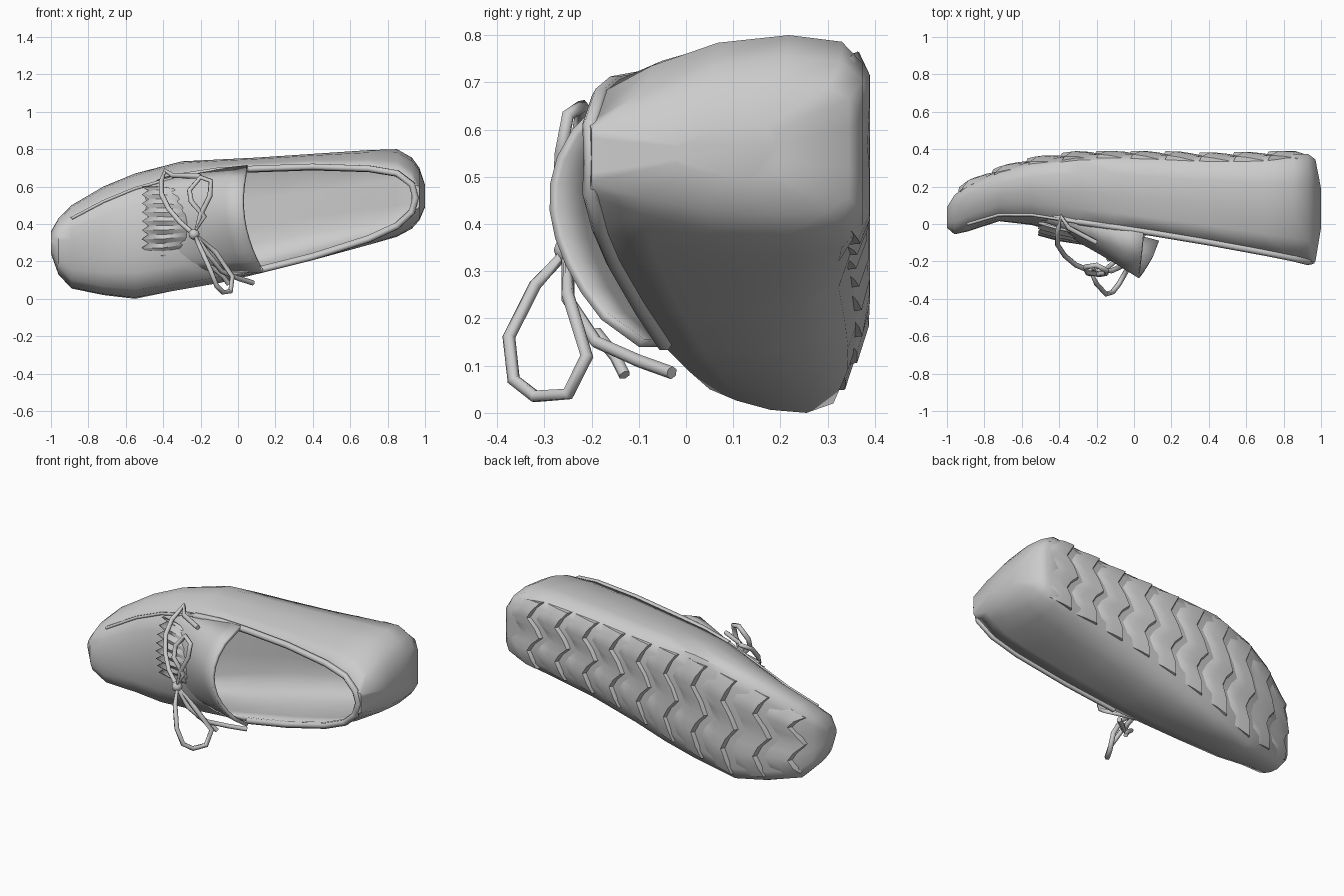
import bpy, bmesh
from math import sin, cos, pi

if "Cube" in bpy.data.objects:
    bpy.data.objects.remove(bpy.data.objects["Cube"])

# Stations along the shoe: x, sole y, collar y, side z low/high, collar z low/high, top y
ST = [
    (-1.0, .09, -.01, .24, .36, .27, .33, -.02),
    (-.96, .155, -.03, .13, .43, .17, .38, -.055),
    (-.89, .21, 0.0, .055, .50, .10, .43, -.04),
    (-.72, .285, .05, .02, .60, .065, .52, .015),
    (-.55, .335, .05, .0, .67, .05, .59, -.005),
    (-.3, .37, .01, .045, .735, .085, .66, -.07),
    (-.1, .375, -.02, .08, .745, .115, .69, -.12),
    (.1, .37, -.05, .13, .755, .145, .70, -.1),
    (.4, .36, -.10, .205, .775, .22, .71, -.1),
    (.7, .365, -.155, .285, .795, .315, .70, -.16),
    (.85, .375, -.185, .33, .80, .385, .675, -.19),
    (.93, .375, -.205, .375, .755, .46, .615, -.205),
    (.97, .345, -.2, .42, .70, .49, .60, -.2),
    (1.0, .19, -.02, .49, .61, .53, .57, -.02),
]
OPEN = (6, 11)   # stations between which the top is open


def at(x, c):
    """Interpolate column c of the stations at x."""
    for a, b in zip(ST, ST[1:]):
        if x <= b[0]:
            t = (x - a[0]) / (b[0] - a[0])
            return a[c] + (b[c] - a[c]) * t
    return ST[-1][c]


def arch(x):
    """Inset of the sole's low edge under the arch of the foot."""
    return .08 * max(0, cos((x - .2) * pi / 1.4))


def finish(name, bm, thick=0, angle=50):
    bmesh.ops.recalc_face_normals(bm, faces=bm.faces)
    me = bpy.data.meshes.new(name)
    bm.to_mesh(me)
    bm.free()
    ob = bpy.data.objects.new(name, me)
    bpy.context.collection.objects.link(ob)
    if thick:
        m = ob.modifiers.new("thickness", 'SOLIDIFY')
        m.thickness = thick
        m.offset = -1
    bpy.ops.object.select_all(action='DESELECT')
    ob.select_set(True)
    bpy.context.view_layer.objects.active = ob
    bpy.ops.object.shade_smooth_by_angle(angle=angle * pi / 180)
    return ob


def grid(bm, rows, skip=lambda i, j: False):
    vs = [[bm.verts.new(p) for p in r] for r in rows]
    for i in range(len(vs) - 1):
        for j in range(len(vs[0]) - 1):
            if not skip(i, j):
                bm.faces.new((vs[i][j], vs[i][j + 1], vs[i + 1][j + 1], vs[i + 1][j]))
    return vs


def tube(name, pts, r, closed=False):
    cu = bpy.data.curves.new(name, 'CURVE')
    cu.dimensions = '3D'
    cu.bevel_depth = r
    cu.bevel_resolution = 1
    cu.use_fill_caps = True
    sp = cu.splines.new('POLY')
    sp.points.add(len(pts) - 1)
    for p, co in zip(sp.points, pts):
        p.co = (*co, 1)
    sp.use_cyclic_u = closed
    ob = bpy.data.objects.new(name, cu)
    bpy.context.collection.objects.link(ob)


# Shoe body: lofted sections, open over the heel half
def section(s):
    x, ys, yt, zl, zh, cl, ch, top = s
    w, a = zh - zl, arch(s[0])
    side = [(0, 0), (.2, .48), (.45, .87), (.72, 1)]
    low = [(yt + f * (ys - yt), cl + g * (zl - cl) + (.2 * a if f > .5 else 0)) for f, g in side]
    high = [(yt + f * (ys - yt), ch + g * (zh - ch)) for f, g in side]
    base = [(yt + f * (ys - yt), zl + g * w + a * k)
            for f, g, k in ((.92, .03, .6), (1, .13, 1), (1, .35, .5),
                            (1, .65, 0), (1, .87, 0), (.92, .97, 0))]
    dome = [(yt + (top - yt) * sin(pi * k / 6) ** .7, ch + (cl - ch) * k / 6) for k in range(1, 6)]
    return [(x, y, z) for y, z in low + base + high[::-1] + dome]


bm = bmesh.new()
rings = [section(s) for s in ST]
rings = [r + [r[0]] for r in rings]
vs = grid(bm, rings, lambda i, j: j >= 13 and OPEN[0] <= i < OPEN[1])
for end in (vs[0], vs[-1]):
    bm.faces.new(end[:-1])
bmesh.ops.remove_doubles(bm, verts=bm.verts, dist=1e-5)
bmesh.ops.delete(bm, geom=[v for v in bm.verts if not v.link_faces], context='VERTS')
finish("shoe_body", bm, .025)

# Collar binding round the opening and the raised toe seam
heel = ST[5:12]
rim = [(s[0], s[2] + .004, s[6] - .004) for s in heel] + [(.95, -.198, .54)]
rim += [(s[0], s[2] + .004, s[5] + .004) for s in heel[:1:-1]]
tube("collar_binding", rim, .019)
tube("toe_seam", [(s[0], s[2], s[6]) for s in ST[5:1:-1]], .009)

# Tongue: arched flap rising to its free edge
bm = bmesh.new()
rows = []
for i in range(7):
    u = i / 6
    row = []
    for j in range(11):
        v = j / 10
        edge = .05 - .17 * v * (1 - v) + .08 * v * v
        x = -.5 + u * (edge + .5)
        ztop, zbot = .60 + .115 * u ** .5, .14
        yside = .06 - u * (.11 + .05 * v)
        ytop = -.01 - .28 * u ** 1.2
        row.append((x, yside + (ytop - yside) * max(sin(pi * v ** .88), 0) ** .65,
                    ztop + (zbot - ztop) * v))
    rows.append(row)
grid(bm, rows)
finish("tongue", bm, .02)

# Pleated fringe with a zigzag front edge
bm = bmesh.new()
rows = []
for k in range(17):
    v, o = k / 16, k % 2
    z = .60 - .37 * v
    drop = .06 * (2 * v - 1) ** 2
    rows.append([(-.51 + .035 * o, -.05 + drop + .015 * o, z),
                 (-.40, -.08 + drop + .016 * o, z),
                 (-.27, -.10 + drop, .42 + (z - .42) * .85)])
grid(bm, rows)
finish("pleated_fringe", bm, .012, 30)

# Sole tread: overlapping zigzag bars following the sole curve
bm = bmesh.new()
for n in range(10):
    xc = -.84 + n * .184
    rows = []
    for k in range(9):
        f = .07 + .86 * k / 8
        wave = (0, .02, .05, .02, -.03, .0, .05, .02, -.02)[k]
        edge = .022 if k in (0, 8) else 0
        row = []
        for dx, h in ((-.083, -.008), (-.066, .022), (0, .014), (.076, -.002), (.083, -.008)):
            x = min(max(xc + dx + wave, -.94), .95)
            zl, zh = at(x, 3) + arch(x) * .95, at(x, 4)
            row.append((x, min(at(x, 1) + h - edge, .39), zl + f * (zh - zl)))
        rows.append(row)
    vs = grid(bm, rows)
    bm.faces.new(vs[0])
    bm.faces.new(vs[-1])
finish("sole_tread", bm, 0, 35)

# Laces: knot, two bow loops, crossing strand and loose ends
K = (-.235, -.25, .345)
tube("lower_bow_loop", [K, (-.2, -.32, .27), (-.15, -.375, .16), (-.115, -.365, .07),
                        (-.08, -.32, .035), (-.04, -.25, .04), (-.03, -.21, .12),
                        (-.12, -.25, .25)], .014, True)
tube("upper_bow_loop", [K, (-.20, -.27, .45), (-.15, -.265, .55), (-.145, -.25, .63),
                        (-.20, -.22, .65), (-.26, -.23, .58), (-.25, -.26, .52),
                        (-.18, -.27, .44)], .014, True)
tube("cross_lace", [K, (-.31, -.22, .41), (-.37, -.17, .48), (-.41, -.11, .56),
                    (-.41, -.05, .63), (-.39, .04, .685), (-.35, -.02, .66),
                    (-.2, -.10, .655)], .014)
tube("loose_lace_end", [K, (-.16, -.25, .24), (-.09, -.19, .15), (0, -.10, .11),
                        (.08, -.03, .085)], .014)
tube("short_lace_end", [(-.14, -.19, .17), (-.08, -.15, .12), (-.05, -.13, .08)], .013)
bpy.ops.mesh.primitive_ico_sphere_add(subdivisions=2, radius=.03, location=K)
bpy.context.object.name = "lace_knot"
bpy.ops.object.shade_smooth_by_angle(angle=1)
